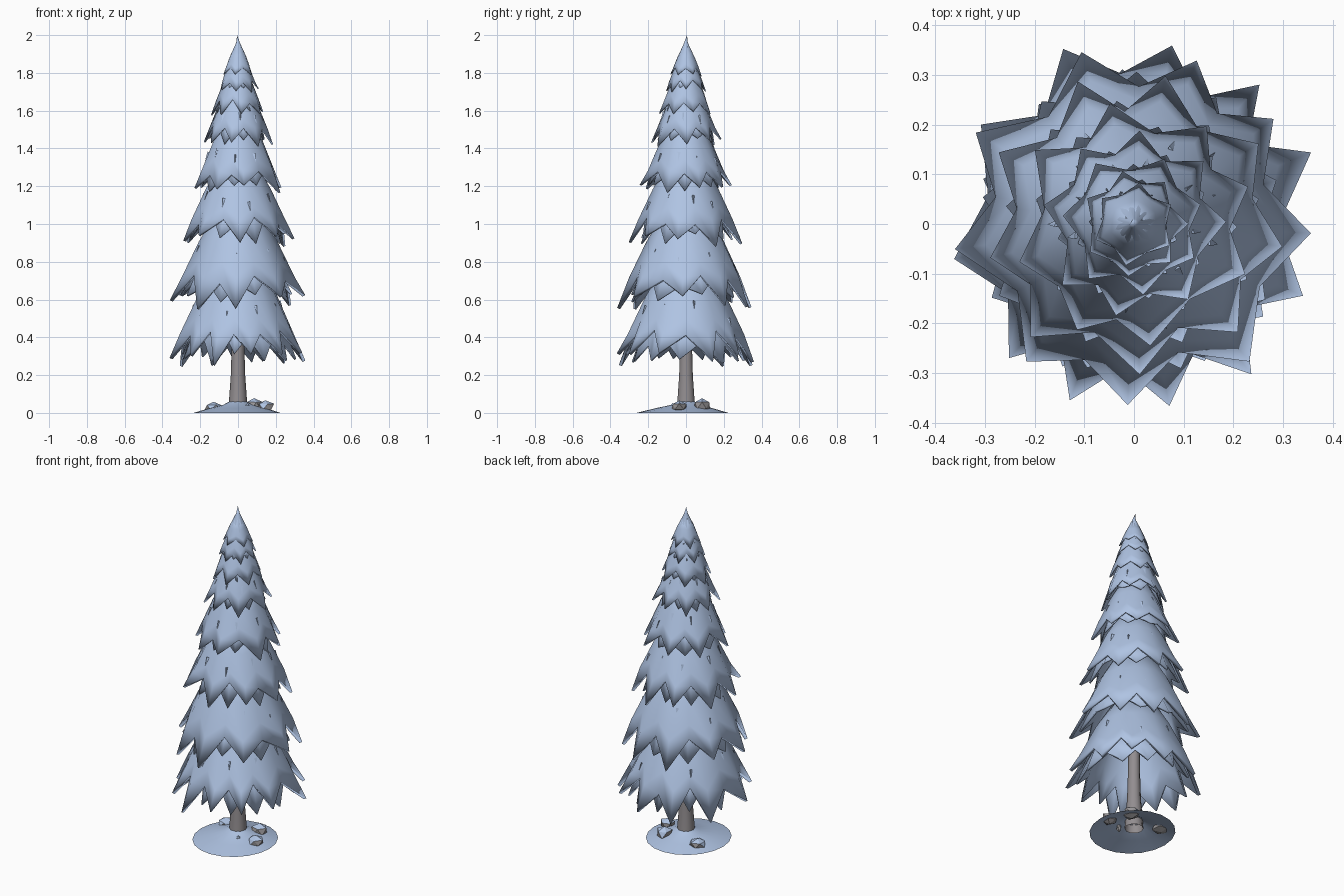
import bpy, bmesh, math, random
from mathutils import Vector, Matrix

if "Cube" in bpy.data.objects:
    bpy.data.objects.remove(bpy.data.objects["Cube"])

random.seed(11)


def material(name, rgb):
    m = bpy.data.materials.new(name)
    m.diffuse_color = (*rgb, 1)
    m.use_nodes = True
    m.node_tree.nodes["Principled BSDF"].inputs["Base Color"].default_value = m.diffuse_color
    return m


SNOW = material("pale blue snow", (0.43, 0.55, 0.77))
BARK = material("grey bark", (0.29, 0.27, 0.28))
STONE = material("grey stone", (0.31, 0.30, 0.31))


def finish(bm, name, mats, smooth=None, thick=0):
    me = bpy.data.meshes.new(name)
    bm.to_mesh(me)
    bm.free()
    for m in mats:
        me.materials.append(m)
    ob = bpy.data.objects.new(name, me)
    bpy.context.collection.objects.link(ob)
    if thick:
        mod = ob.modifiers.new("thickness", 'SOLIDIFY')
        mod.thickness = thick
        mod.offset = -1
    if smooth:
        bpy.ops.object.select_all(action='DESELECT')
        ob.select_set(True)
        bpy.context.view_layer.objects.active = ob
        bpy.ops.object.shade_smooth_by_angle(angle=math.radians(smooth))
    return ob


def loft(bm, rings):
    """Bridge closed rings listed from top to bottom, counter-clockwise."""
    rows = [[bm.verts.new(p) for p in r] for r in rings]
    for a, b in zip(rows, rows[1:]):
        n = len(a)
        for i in range(n):
            j = (i + 1) % n
            bm.faces.new((a[i], b[i], b[j], a[j]))
    return rows


def circle(r, z, n, cx=0, cy=0):
    return [Vector((cx + r * math.cos(math.tau * i / n),
                    cy + r * math.sin(math.tau * i / n), z)) for i in range(n)]


def profile(t):
    """Radius of a bough skirt, from its top (0) to its tips (1)."""
    pts = [(0, .16), (.45, .58), (.78, .82), (1, 1)]
    for (a, ra), (b, rb) in zip(pts, pts[1:]):
        if t <= b:
            return ra + (rb - ra) * (t - a) / (b - a)
    return 1


def skirt(bm, angles, R, z_tip, z_top, jag=.24):
    """Jagged cone: tip columns reach the bottom, notch columns stop short."""
    cols = []
    n = len(angles)
    for i, a in enumerate(angles):
        b = angles[(i + 1) % n]
        b += 360 if b < a else 0
        k = random.uniform(.95, 1.0)
        dz = random.uniform(-.02, .06) * R / .37
        cols.append((a, (0, .43, .75, 1), (1, 1.01, 1.02, k), dz))
        cols.append(((a + b) / 2, (0, .4, .62, 1 - jag + random.uniform(-.05, .05)),
                     (1, .98, .96, .94), 0))
    rings = []
    for k in range(4):
        ring = []
        for a, ts, fs, dz in cols:
            r = R * profile(ts[k]) * fs[k]
            z = z_top + (z_tip - z_top) * ts[k] + (dz if k == 3 else 0)
            ring.append((r * math.cos(math.radians(a)), r * math.sin(math.radians(a)), z))
        rings.append(ring)
    return loft(bm, rings)


def even(n, phase):
    return [phase + 360 * i / n + random.uniform(-7, 7) for i in range(n)]


# Tiers of snowy boughs: tip angles, radius, tip height, top height
tiers = [
    ([-79, -52, -23, 22, 48, 78, 112, 147, 191, 227, 250], .385, .265, .88),
    ([-92, -50, -3, 37, 69, 107, 150, 188, 232], .37, .57, 1.16),
    (even(9, -8), .31, .90, 1.40),
    (even(8, 14), .25, 1.17, 1.62),
    (even(8, -5), .19, 1.42, 1.78),
    (even(7, 20), .145, 1.58, 1.86),
    (even(7, 0), .11, 1.70, 1.92),
    (even(6, 25), .085, 1.785, 1.95),
]
for n, (angles, R, z0, z1) in enumerate(tiers, 1):
    bm = bmesh.new()
    skirt(bm, angles, R, z0, z1)
    finish(bm, f"bough_tier_{n}", [SNOW], 60, R * .045)
    # shorter under layer, offset by half a step
    bm = bmesh.new()
    step = 180 / len(angles)
    skirt(bm, [a + step for a in angles], R * .84, z0 + .01, z1 - .05, .2)
    finish(bm, f"under_bough_tier_{n}", [SNOW], 60, R * .03)
    # little needle tufts poking through the snow
    if n <= 5:
        bm = bmesh.new()
        for a in even(9, 15 * n):
            t = random.uniform(.5, .66)
            d = Vector((math.cos(math.radians(a)), math.sin(math.radians(a)), 0))
            p = d * R * profile(t) * .97 + Vector((0, 0, z1 + (z0 - z1) * t))
            axis = (d * .45 - Vector((0, 0, 1))).normalized()
            rot = Vector((0, 0, 1)).rotation_difference(axis).to_matrix().to_4x4()
            bmesh.ops.create_cone(bm, segments=3, radius1=.009, radius2=0, depth=.05,
                                  cap_ends=True, matrix=Matrix.Translation(p) @ rot)
        finish(bm, f"needle_tufts_{n}", [SNOW])

# Pointed crown
bm = bmesh.new()
rows = skirt(bm, even(6, 10), .062, 1.835, 1.96, .25)
tip = bm.verts.new((-.005, .005, 2.0))
top = rows[0]
for i in range(len(top)):
    bm.faces.new((top[i], top[(i + 1) % len(top)], tip))
finish(bm, "crown", [SNOW], 60)

# Tapered trunk
bm = bmesh.new()
loft(bm, [circle(r, z, 10) for r, z in
          [(.008, 1.7), (.025, .9), (.034, .34), (.038, .2), (.048, .06), (.052, .01)]])
finish(bm, "trunk", [BARK], 40)

# Snow mound on the ground, open underneath
bm = bmesh.new()
rows = loft(bm, [circle(.045, .06, 20), circle(.08, .042, 20), circle(.15, .025, 20, -.003, -.01),
                 circle(.23, 0, 20, -.005, -.018)])
for v in rows[3]:
    v.co.y *= 1.06
finish(bm, "snow_mound", [SNOW], 40)

# Flat stones with snow on their tops
stones = [(.145, -.035, .048, .066), (.085, .085, .046, .078),
          (-.13, .075, .052, .06), (.05, -.07, .014, .055)]
for i, (x, y, r, top) in enumerate(stones, 1):
    bm = bmesh.new()
    bmesh.ops.create_icosphere(bm, subdivisions=1, radius=1)
    for v in bm.verts:
        s = random.uniform(.85, 1.1)
        v.co = Vector((x + v.co.x * r * s, y + v.co.y * r * s,
                       top / 2 + min(v.co.z * s, 1) * top / 2))
    bm.normal_update()
    for f in bm.faces:
        f.material_index = 1 if f.normal.z > .3 else 0
    finish(bm, f"stone_{i}", [STONE, SNOW])
